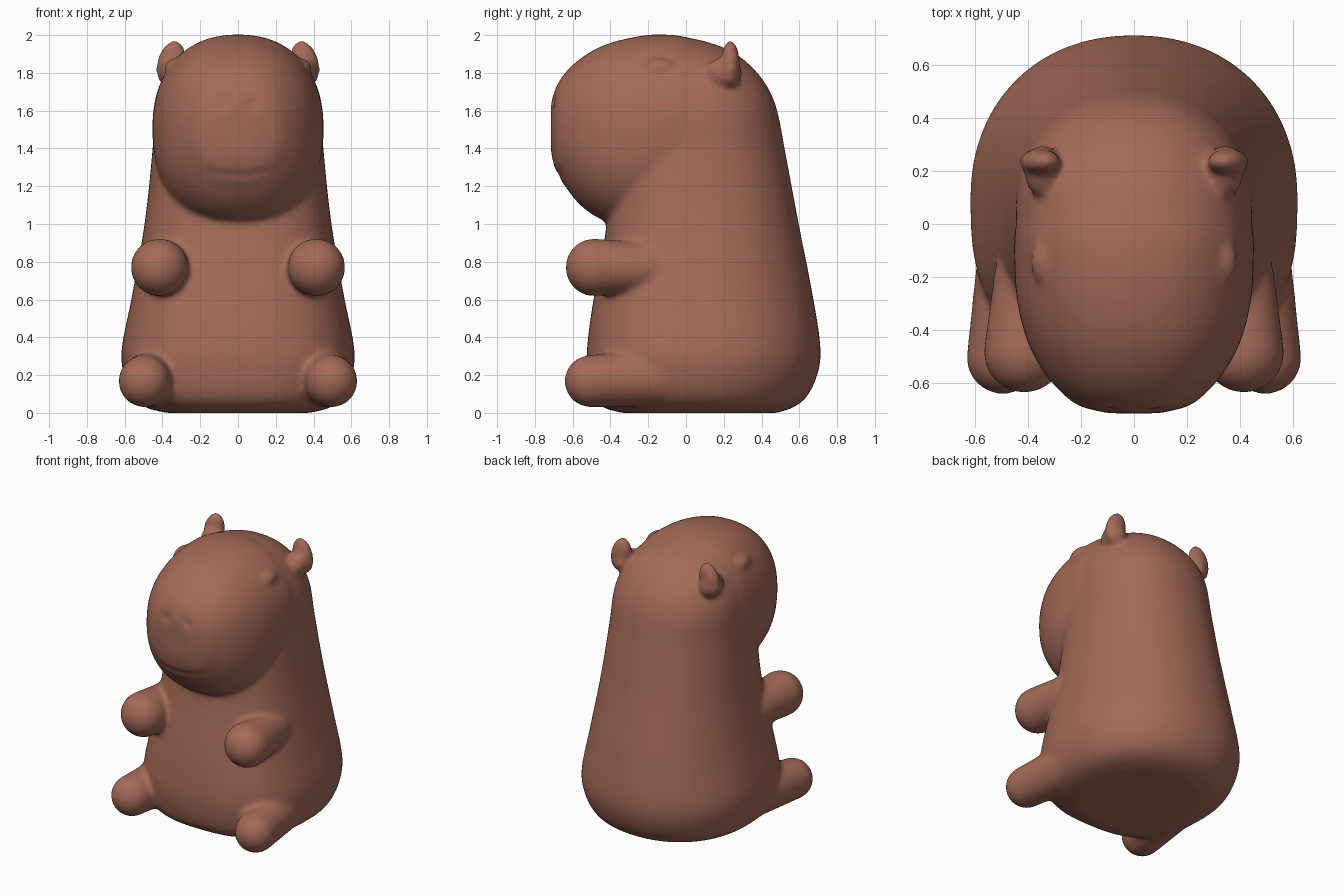
import bpy, bmesh, math
from mathutils import Vector, Matrix

cube = bpy.data.objects.get("Cube")
if cube:
    bpy.data.objects.remove(cube, do_unlink=True)

bm = bmesh.new()


def smooth_rows(rows, steps=5):
    """Catmull-Rom interpolation between profile rows."""
    rows = [Vector(r) for r in rows]
    out = []
    for i in range(len(rows) - 1):
        p0, p1 = rows[max(i - 1, 0)], rows[i]
        p2, p3 = rows[i + 1], rows[min(i + 2, len(rows) - 1)]
        # limit tangents by true spacing so uneven rows do not overshoot
        d = p2[0] - p1[0]
        m1 = (p2 - p0) * (d / (p2[0] - p0[0]))
        m2 = (p3 - p1) * (d / (p3[0] - p1[0]))
        for s in range(steps):
            t = s / steps
            a = t * t * (3 - 2 * t)
            out.append(p1 * (1 - a) + p2 * a
                       + m1 * (t * (1 - t) ** 2) - m2 * (t * t * (1 - t)))
    return out + [rows[-1]]


def loft(rows, place, low_power, high_power, sides=64):
    """Skin rounded-square sections: (position, half width, low, high)."""
    rings = []
    for pos, width, low, high in smooth_rows(rows):
        ring = []
        for k in range(sides):
            a = math.tau * k / sides
            c, s = math.cos(a), math.sin(a)
            e = 2 / (high_power if s > 0 else low_power)
            u = width * math.copysign(abs(c) ** e, c)
            v = (low + high) / 2 + (high - low) / 2 * math.copysign(abs(s) ** e, s)
            ring.append(bm.verts.new(place(pos, u, v)))
        rings.append(ring)
    for r1, r2 in zip(rings, rings[1:]):
        for k in range(sides):
            j = (k + 1) % sides
            bm.faces.new((r1[k], r1[j], r2[j], r2[k]))
    bm.faces.new(rings[0])
    bm.faces.new(rings[-1])


def ball(centre, radii, tilt=0):
    m = (Matrix.Translation(centre) @ Matrix.Rotation(tilt, 4, 'Y')
         @ Matrix.Diagonal((*radii, 1)))
    bmesh.ops.create_uvsphere(bm, u_segments=32, v_segments=20, radius=1, matrix=m)


def limb(start, end, r1, r2, count=12):
    for i in range(count):
        t = i / (count - 1)
        r = r1 + (r2 - r1) * t
        ball(Vector(start).lerp(Vector(end), t), (r, r, r))


# Torso, rising into the back of the head: height, half width, front, back
loft([(0, .38, -.34, .48), (.025, .48, -.43, .56), (.08, .555, -.49, .635),
      (.2, .605, -.52, .695), (.33, .617, -.525, .713), (.6, .565, -.49, .675),
      (1, .495, -.42, .597), (1.4, .452, -.4, .522), (1.6, .44, -.4, .483),
      (1.72, .41, -.42, .435), (1.83, .355, -.42, .35), (1.92, .26, -.4, .23),
      (1.975, .14, -.32, .07), (2.003, .03, -.2, -.1)],
     lambda z, u, v: (u, v, z), 2.7, 2.15)

# Head and muzzle: depth, half width, chin, crown
loft([(-.715, .1, 1.38, 1.64), (-.69, .2, 1.28, 1.72), (-.64, .27, 1.2, 1.8),
      (-.56, .34, 1.1, 1.875), (-.45, .4, 1.025, 1.94), (-.3, .44, .98, 1.985),
      (-.15, .452, .99, 2.003), (0, .445, 1.05, 1.99), (.15, .38, 1.15, 1.93)],
     lambda y, u, v: (u, y, v), 2.3, 2.25)

for side in (-1, 1):
    # Arms, legs, brows and ears
    limb((side * .4, -.2, .77), (side * .415, -.485, .77), .13, .153)
    limb((side * .43, -.1, .19), (side * .495, -.505, .168), .16, .138)
    ball((side * .34, -.14, 1.825), (.05, .09, .05))
    ball((side * .355, .235, 1.85), (.075, .05, .125), side * -.25)
    ball((side * .345, .2, 1.8), (.07, .1, .08))

mesh = bpy.data.meshes.new("animal_body")
bm.to_mesh(mesh)
bm.free()
body = bpy.data.objects.new("animal_body", mesh)
bpy.context.collection.objects.link(body)

# Fuse the parts into one soft skin
remesh = body.modifiers.new("fuse", 'REMESH')
remesh.mode = 'VOXEL'
remesh.voxel_size = .016
soften = body.modifiers.new("soften", 'SMOOTH')
soften.factor = .5
soften.iterations = 10
graph = bpy.context.evaluated_depsgraph_get()
skin = bpy.data.meshes.new_from_object(body.evaluated_get(graph))
body.modifiers.clear()
body.data = skin

# Shallow nostrils and mouth line pressed into the muzzle
for v in skin.vertices:
    x, y, z = v.co
    if y < -.5 and z > 1.1:
        nostril = math.exp(-((abs(x) - .08) ** 2 + (z - 1.64) ** 2) / .0012)
        lip = z - 1.26 - .8 * x * x
        mouth = math.exp(-lip * lip / .0006) * math.exp(-(x / .17) ** 4)
        v.co.y += .01 * nostril + .008 * mouth

# Fur colour
fur = bpy.data.materials.new("warm_brown_fur")
fur.use_nodes = True
colour = (.37, .145, .097, 1)
fur.diffuse_color = colour
shader = fur.node_tree.nodes["Principled BSDF"]
shader.inputs["Base Color"].default_value = colour
shader.inputs["Roughness"].default_value = .7
skin.materials.clear()
skin.materials.append(fur)
for p in skin.polygons:
    p.material_index = 0

bpy.ops.object.select_all(action='DESELECT')
body.select_set(True)
bpy.context.view_layer.objects.active = body
bpy.ops.object.shade_smooth()
